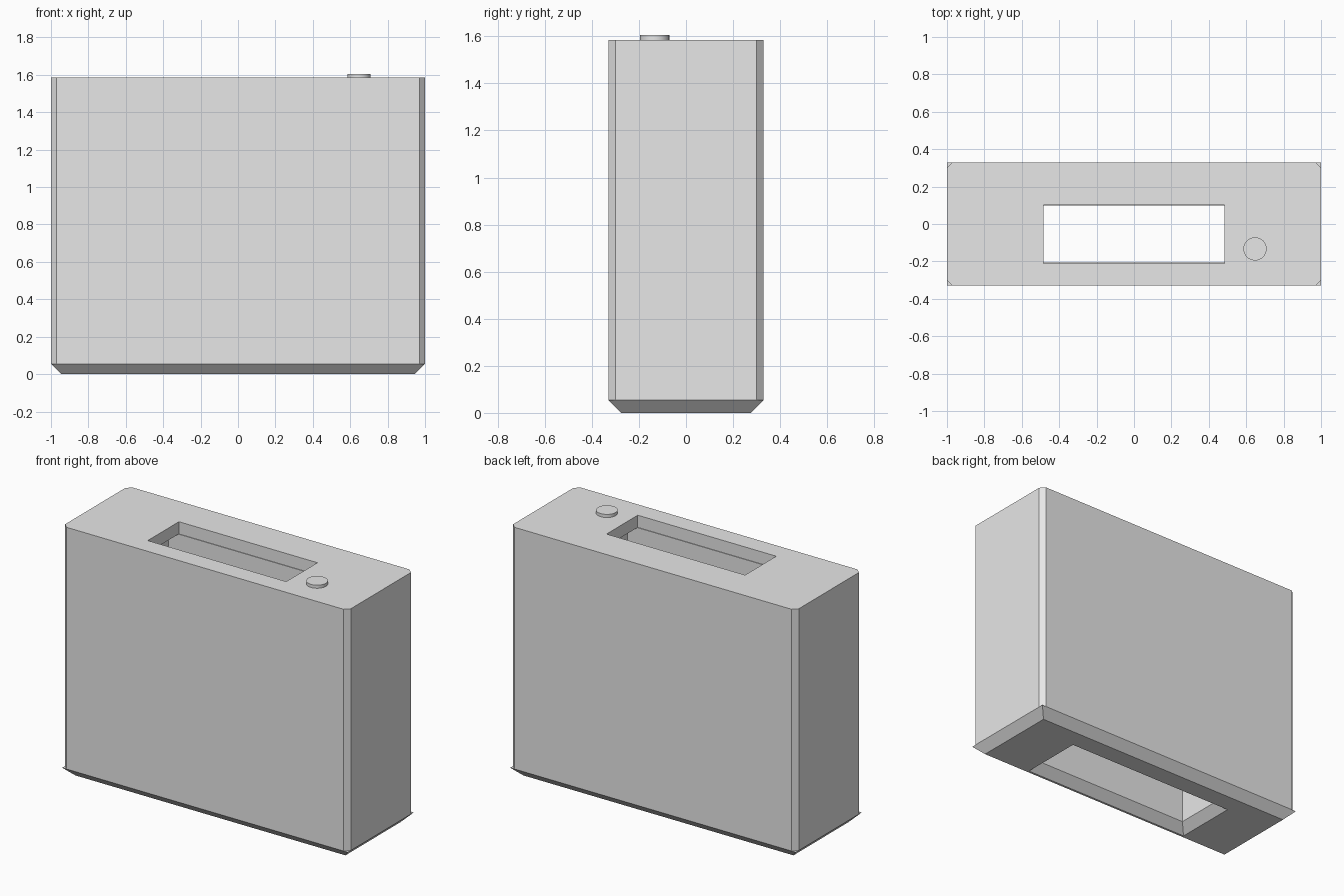
import bpy
import bmesh

cube = bpy.data.objects.get("Cube")
if cube:
    bpy.data.objects.remove(cube, do_unlink=True)

grey = bpy.data.materials.new("light_grey")
grey.use_nodes = True
grey.diffuse_color = (0.8, 0.8, 0.8, 1)
grey.node_tree.nodes["Principled BSDF"].inputs["Base Color"].default_value = (0.8, 0.8, 0.8, 1)


def ring(half_x, y0, y1, z, cut=0.0):
    """Rectangle with cut corners, always eight points."""
    x = half_x
    return [(x - cut, y0, z), (x, y0 + cut, z), (x, y1 - cut, z), (x - cut, y1, z),
            (cut - x, y1, z), (-x, y1 - cut, z), (-x, y0 + cut, z), (cut - x, y0, z)]


def finish(name, bm):
    bmesh.ops.recalc_face_normals(bm, faces=bm.faces)
    mesh = bpy.data.meshes.new(name)
    bm.to_mesh(mesh)
    bm.free()
    mesh.materials.append(grey)
    obj = bpy.data.objects.new(name, mesh)
    bpy.context.collection.objects.link(obj)
    return obj


def hollow_block(name, rings):
    """Join the rings in order, and the last to the first, around an open middle."""
    bm = bmesh.new()
    loops = [[bm.verts.new(p) for p in r] for r in rings]
    for i, a in enumerate(loops):
        b = loops[(i + 1) % len(loops)]
        for j in range(len(a)):
            k = (j + 1) % len(a)
            bm.faces.new((a[j], a[k], b[k], b[j]))
    bmesh.ops.remove_doubles(bm, verts=bm.verts, dist=1e-5)
    return finish(name, bm)


BASE_TOP, TOP, LIP = 0.055, 1.585, 1.508
SIDE, DEPTH, SLOPE = 1.0, 0.33, 0.055
HOLE, FRONT, BACK = 0.555, -0.206, 0.098

# Casing with a slot in the top that opens into a longer cavity
hollow_block("casing", [
    ring(SIDE, -DEPTH, DEPTH, BASE_TOP, 0.03),
    ring(SIDE, -DEPTH, DEPTH, TOP, 0.03),
    ring(0.485, -0.21, 0.102, TOP),
    ring(0.485, -0.21, 0.102, LIP),
    ring(HOLE, FRONT, BACK, LIP),
    ring(HOLE, FRONT, BACK, BASE_TOP),
])

# Base frame, bevelled underneath on the outside and around the opening
hollow_block("base", [
    ring(SIDE - SLOPE, SLOPE - DEPTH, DEPTH - SLOPE, 0),
    ring(SIDE, -DEPTH, DEPTH, BASE_TOP),
    ring(HOLE, FRONT, BACK, BASE_TOP),
    ring(HOLE + SLOPE, FRONT - SLOPE, BACK + SLOPE, 0),
])

# Round button on top
bm = bmesh.new()
bmesh.ops.create_cone(bm, cap_ends=True, segments=32, radius1=0.062, radius2=0.062, depth=0.02)
button = finish("button", bm)
button.location = (0.647, -0.133, TOP + 0.01)
bpy.ops.object.select_all(action='DESELECT')
button.select_set(True)
bpy.context.view_layer.objects.active = button
bpy.ops.object.shade_smooth_by_angle()
